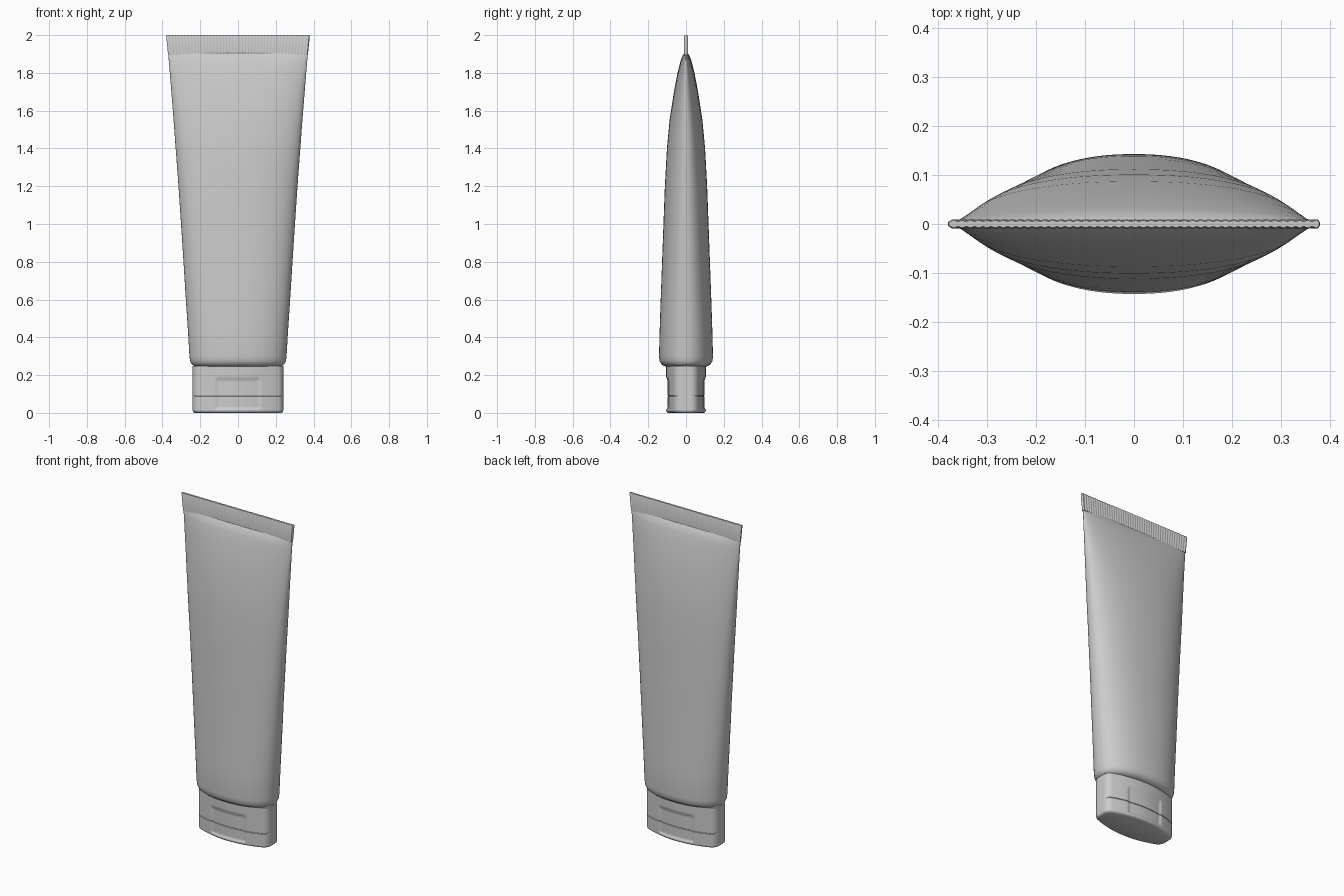
import bpy
import bmesh
import math

if "Cube" in bpy.data.objects:
    bpy.data.objects.remove(bpy.data.objects["Cube"])

grey = bpy.data.materials.new("light_grey_plastic")
grey.use_nodes = True
colour = (0.6, 0.6, 0.6, 1)
grey.diffuse_color = colour
grey.node_tree.nodes["Principled BSDF"].inputs["Base Color"].default_value = colour


def loft(name, rings, angle=40):
    """Skin a list of closed rings and cap both ends."""
    bm = bmesh.new()
    loops = [[bm.verts.new(p) for p in ring] for ring in rings]
    for low, high in zip(loops, loops[1:]):
        n = len(low)
        for i in range(n):
            j = (i + 1) % n
            bm.faces.new((low[i], low[j], high[j], high[i]))
    bm.faces.new(loops[0][::-1])
    bm.faces.new(loops[-1])
    mesh = bpy.data.meshes.new(name)
    bm.to_mesh(mesh)
    bm.free()
    mesh.materials.append(grey)
    obj = bpy.data.objects.new(name, mesh)
    bpy.context.collection.objects.link(obj)
    bpy.ops.object.select_all(action="DESELECT")
    obj.select_set(True)
    bpy.context.view_layer.objects.active = obj
    bpy.ops.object.shade_smooth_by_angle(angle=math.radians(angle))
    return obj


def superellipse(w, d, z, power, n=96):
    ring = []
    for i in range(n):
        a = 2 * math.pi * i / n
        c, s = math.cos(a), math.sin(a)
        ring.append((w * math.copysign(abs(c) ** (2 / power), c),
                     d * math.copysign(abs(s) ** (2 / power), s), z))
    return ring


def smooth(t):
    t = min(max(t, 0), 1)
    return t * t * (3 - 2 * t)


# Squeezed tube: height, half width, half depth
body_profile = [
    (0.245, 0.215, 0.105), (0.25, 0.235, 0.12), (0.26, 0.247, 0.132),
    (0.275, 0.254, 0.14), (0.3, 0.257, 0.143), (0.45, 0.266, 0.139),
    (0.6, 0.276, 0.134), (0.9, 0.295, 0.123), (1.2, 0.315, 0.112),
    (1.4, 0.33, 0.101), (1.55, 0.341, 0.087), (1.7, 0.353, 0.064),
    (1.8, 0.361, 0.045), (1.86, 0.366, 0.03), (1.89, 0.369, 0.019),
    (1.905, 0.37, 0.008)]
loft("tube_body", [superellipse(w, d, z, 2.2) for z, w, d in body_profile])

# Flat crimped seal with fine vertical ridges
columns = 180
seal_rings = []
for z, inset in ((1.895, 0), (1.995, 0), (2.0, 0.002)):
    half = 0.37 + 0.1 * (z - 1.895) - inset
    xs = [half * (2 * i / columns - 1) for i in range(columns + 1)]
    ridge = [(0.007 if i % 4 < 2 else 0.0095) - inset for i in range(columns + 1)]
    ridge[0] = ridge[-1] = 0.004
    seal_rings.append([(x, -r, z) for x, r in zip(xs, ridge)]
                      + [(x, r, z) for x, r in zip(xs[::-1], ridge[::-1])])
loft("crimped_seal", seal_rings)


# Flip cap: bowed faces, rounded corners, shallow grip recess on each face
def cap_half_depth(x):
    bow = 0.105 - 0.9 * x * x
    corner = max(abs(x) - 0.212, 0) / 0.028
    return bow - 0.028 * (1 - math.sqrt(max(0, 1 - corner * corner)))


def cap_ring(z, inset):
    steps = 80
    xs = [0.24 * math.sin(math.pi / 2 * (2 * i / steps - 1)) for i in range(steps + 1)]
    scale = 1 - inset / 0.24
    side = []
    for x in xs:
        recess = smooth((0.12 - abs(x)) / 0.012)
        recess *= smooth((z - 0.015) / 0.015) * smooth((0.195 - z) / 0.03)
        seam = 0.003 if abs(z - 0.09) < 0.0015 else 0
        side.append((x * scale, cap_half_depth(x) - inset - seam - 0.007 * recess))
    return [(x, -y, z) for x, y in side] + [(x, y, z) for x, y in side[::-1]]


cap_levels = [(0, 0.012), (0.003, 0.006), (0.007, 0.002), (0.013, 0)]
cap_levels += [(0.016 + 0.004 * i, 0) for i in range(18)]
cap_levels += [(0.087, 0), (0.0888, 0), (0.0912, 0), (0.093, 0), (0.09, 0)]
cap_levels += [(0.097 + 0.005 * i, 0) for i in range(31)]
loft("flip_cap", [cap_ring(z, inset) for z, inset in sorted(cap_levels)])
